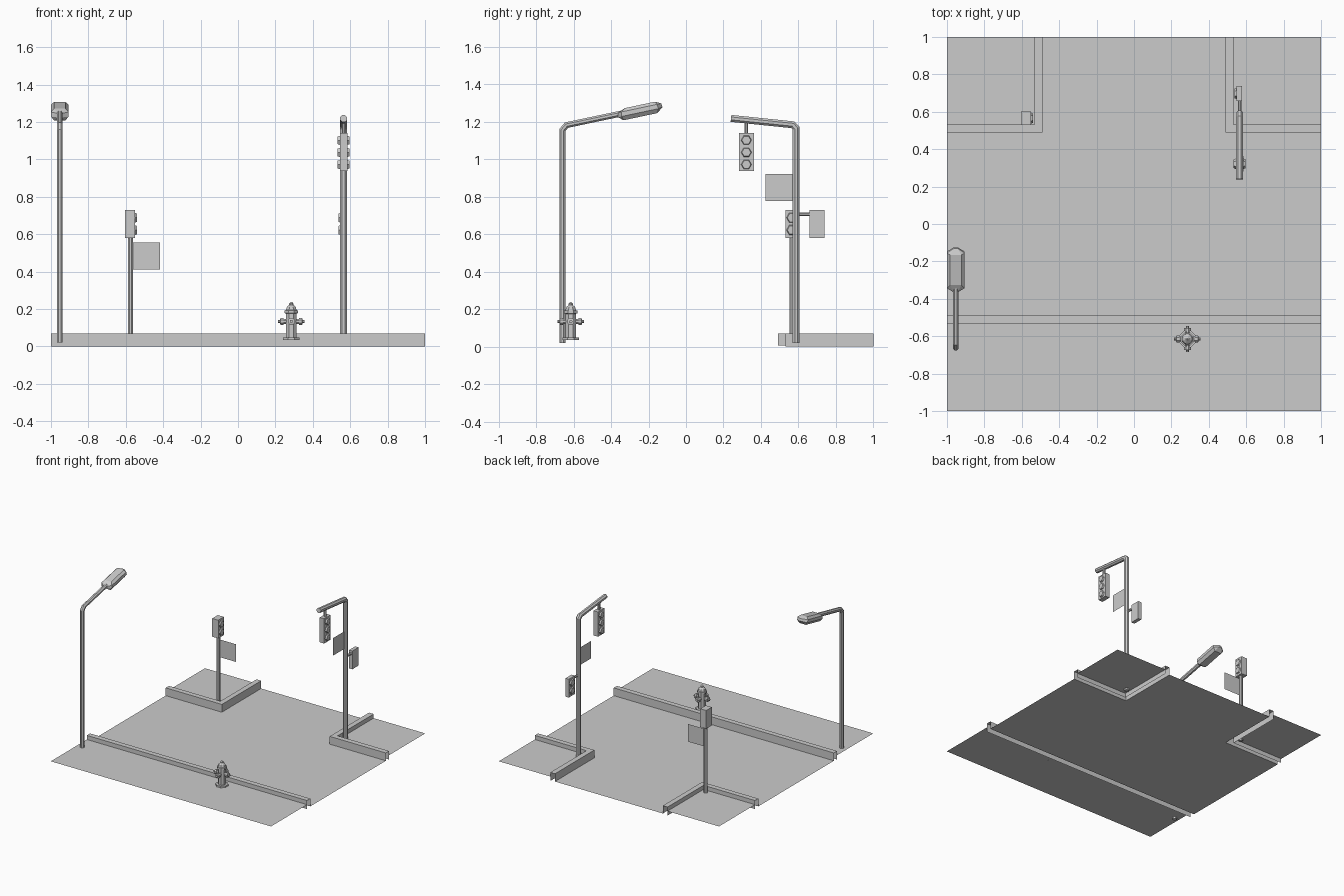
import bpy, bmesh, math
from mathutils import Vector, Matrix

if "Cube" in bpy.data.objects:
    bpy.data.objects.remove(bpy.data.objects["Cube"])

def finish(bm, name):
    bmesh.ops.recalc_face_normals(bm, faces=bm.faces[:])
    me = bpy.data.meshes.new(name)
    bm.to_mesh(me)
    bm.free()
    ob = bpy.data.objects.new(name, me)
    bpy.context.collection.objects.link(ob)
    return ob

def box(name, lo, hi):
    bm = bmesh.new()
    lo, hi = Vector(lo), Vector(hi)
    size = hi - lo
    bmesh.ops.create_cube(bm, size=1, matrix=Matrix.Translation((lo + hi) / 2) @ Matrix.Diagonal((*size, 1)))
    return finish(bm, name)

def face(name, pts):
    bm = bmesh.new()
    bm.faces.new([bm.verts.new(p) for p in pts])
    ob = finish(bm, name)
    if ob.data.polygons[0].normal.z < -0.5:
        ob.data.flip_normals()
    return ob

def loft(name, rings):
    bm = bmesh.new()
    vs = [[bm.verts.new(p) for p in r] for r in rings]
    n = len(vs[0])
    for a, b in zip(vs, vs[1:]):
        for i in range(n):
            bm.faces.new((a[i], a[(i + 1) % n], b[(i + 1) % n], b[i]))
    bm.faces.new(vs[0])
    bm.faces.new(vs[-1])
    return finish(bm, name)

def pole(name, x, path, r, sides=8):
    """Sweep a round section along a path of (y, z) points."""
    rings = []
    for i, (y, z) in enumerate(path):
        p = Vector((y, z))
        dirs = []
        if i > 0:
            dirs.append((p - Vector(path[i - 1])).normalized())
        if i < len(path) - 1:
            dirs.append((Vector(path[i + 1]) - p).normalized())
        t = sum(dirs, Vector((0, 0))).normalized()
        k = r / t.dot(dirs[0])
        ang = [2 * math.pi * (j + .5) / sides for j in range(sides)]
        rings.append([(x + r * math.cos(a), y - t.y * k * math.sin(a), z + t.x * k * math.sin(a)) for a in ang])
    return loft(name, rings)

def turned(name, origin, axis, profile, sides=8, spin=.5):
    """Revolve (radius, distance) pairs about an axis through origin."""
    q = Vector((0, 0, 1)).rotation_difference(Vector(axis))
    rings = []
    for r, h in profile:
        rings.append([Vector(origin) + q @ Vector((r * math.cos(a), r * math.sin(a), h))
                      for a in [2 * math.pi * (j + spin) / sides for j in range(sides)]])
    return loft(name, rings)

def lens(name, x, y, z, side, r=.028, depth=.012):
    # hexagonal lamp facing +x or -x, corners along y
    ring = lambda rr, xx: [(xx, y + rr * math.cos(k * math.pi / 3), z + rr * math.sin(k * math.pi / 3)) for k in range(6)]
    return loft(name, [ring(r, x), ring(r * .85, x + side * depth)])

# road: stops at the outer kerb faces
ROAD, WALK, TOP = .006, .036, .07
K, KI = .49, .532
face("road", [(-1, -K, ROAD), (1, -K, ROAD), (1, K, ROAD), (K, K, ROAD), (K, 1, ROAD),
              (-K, 1, ROAD), (-K, K, ROAD), (-1, K, ROAD)])

# pavements
face("front_pavement", [(-1, -1, WALK), (1, -1, WALK), (1, -KI, WALK), (-1, -KI, WALK)])
for s, side in ((-1, "left"), (1, "right")):
    face(side + "_pavement", [(s * KI, KI, WALK), (s, KI, WALK), (s, 1, WALK), (s * KI, 1, WALK)])

# kerbs: open-ended strips with outer face, top and inner face
def kerb(name, outer, inner):
    bm = bmesh.new()
    rows = [[bm.verts.new((x, y, z)) for x, y in line]
            for line, z in ((outer, ROAD), (outer, TOP), (inner, TOP), (inner, 0))]
    for a, b in zip(rows, rows[1:]):
        for i in range(len(a) - 1):
            bm.faces.new((a[i], a[i + 1], b[i + 1], b[i]))
    ob = finish(bm, name)
    if max(ob.data.polygons, key=lambda f: abs(f.normal.z)).normal.z < 0:
        ob.data.flip_normals()

kerb("front_kerb", [(-1, -K), (1, -K)], [(-1, -KI), (1, -KI)])
for s, side in ((-1, "left"), (1, "right")):
    kerb(side + "_corner_kerb", [(s, K), (s * K, K), (s * K, 1)], [(s, KI), (s * KI, KI), (s * KI, 1)])

# street lamp
LX = -.953
pole("lamp_post", LX, [(-.66, .02), (-.66, 1.155), (-.638, 1.182), (-.34, 1.245)], .017)
bm = bmesh.new()
tilt = Matrix.Translation((LX, -.36, 1.237)) @ Matrix.Rotation(math.radians(12), 4, 'X')
for w, y0, y1, z in ((.030, .02, .205, -.034), (.047, .015, .215, -.012),
                     (.047, .02, .212, .012), (.030, .04, .205, .028)):
    for s in (-1, 1):
        bm.verts.new(tilt @ Vector((s * w, y0, z)))
        bm.verts.new(tilt @ Vector((s * w, y1, z)))
for y, z in ((-.005, -.012), (-.003, .01), (.238, -.008), (.236, .012)):
    for s in (-1, 1):
        bm.verts.new(tilt @ Vector((s * .012, y, z)))
bmesh.ops.convex_hull(bm, input=bm.verts[:])
finish(bm, "lamp_head")

# traffic signal mast with hanging three-lamp signal
SX = .565
pole("signal_mast", SX, [(.588, .02), (.588, 1.165), (.57, 1.184), (.24, 1.218)], .02)
pole("signal_hanger", SX, [(.322, 1.13), (.322, 1.2)], .01)
box("signal_box", (SX - .02, .282, .937), (SX + .02, .363, 1.14))
for s in (-1, 1):
    for i in range(3):
        lens("signal_lamp", SX + s * .02, .322, .972 + i * .065, s)
face("mast_sign", [(SX, .425, .777), (SX, .57, .777), (SX, .57, .921), (SX, .425, .921)])

# crossing signal on the mast
pole("crossing_signal_arm", SX, [(.595, .706), (.665, .706)], .01)
box("crossing_signal_box", (.548, .658, .58), (.578, .738, .73))
for z in (.622, .688):
    lens("crossing_signal_lamp", .548, .698, z, -1, .03, .01)

# short post with crossing signal and sign
PX, PY = -.575, .566
pole("crossing_post", PX, [(PY, .02), (PY, .6)], .015)
box("post_signal_box", (-.605, .53, .58), (-.55, .602, .73))
for z in (.622, .688):
    lens("post_signal_lamp", -.55, PY, z, 1, .03, .01)
face("post_sign", [(PX + .01, PY, .41), (-.416, PY, .41), (-.416, PY, .555), (PX + .01, PY, .555)])

# fire hydrant
HX, HY = .285, -.615
turned("hydrant_body", (HX, HY, 0), (0, 0, 1),
       [(.048, .035), (.048, .049), (.03, .049), (.03, .175), (.038, .178), (.038, .192),
        (.031, .194), (.025, .212), (.012, .222), (.012, .23), (.004, .238)])
for axis in ((1, 0, 0), (-1, 0, 0), (0, 1, 0), (0, -1, 0)):
    turned("hydrant_nozzle", (HX, HY, .134), axis,
           [(.014, .02), (.014, .042), (.02, .042), (.02, .058), (.009, .06), (.009, .07)])
